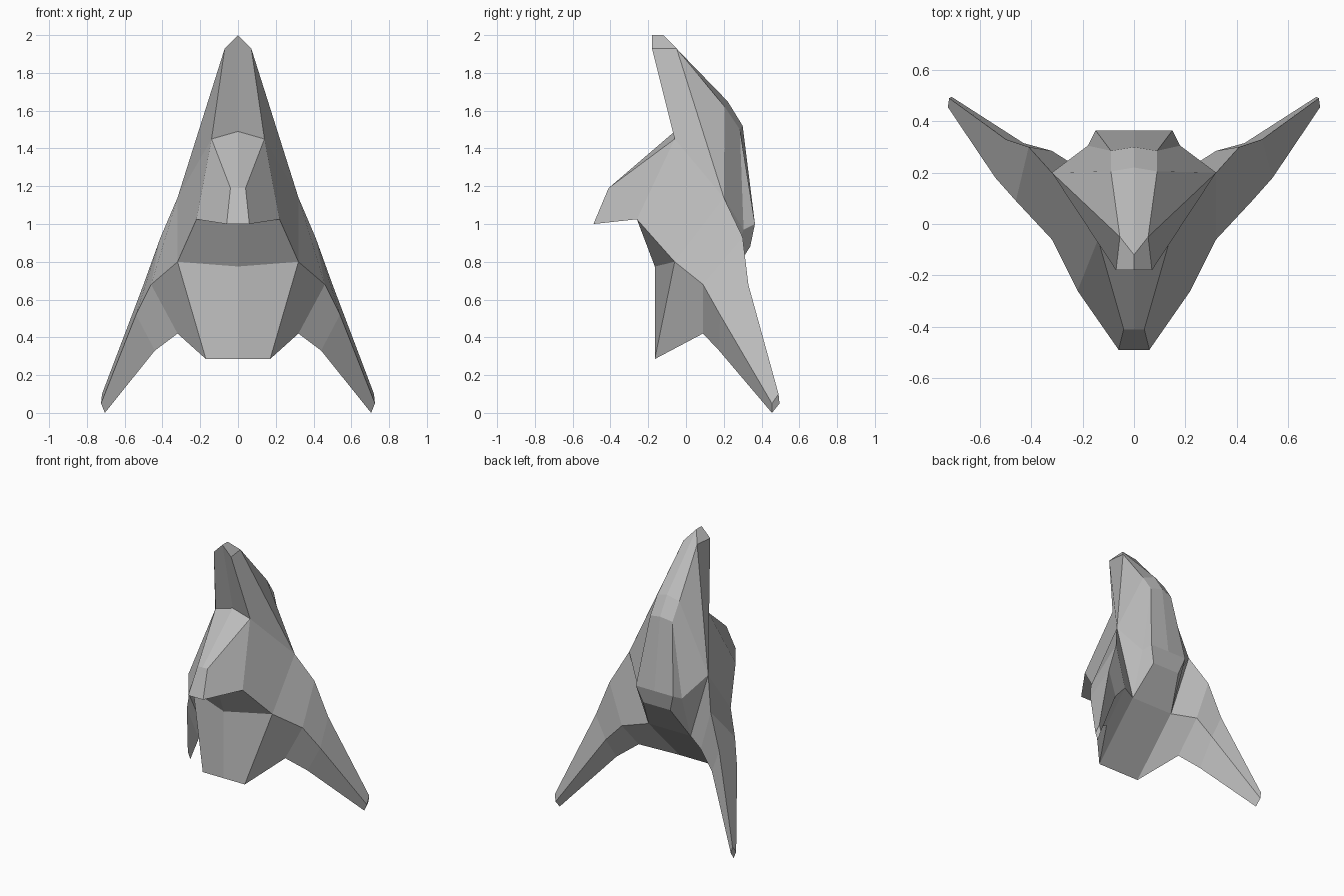
import bpy
import bmesh
from mathutils import Vector

cube = bpy.data.objects.get("Cube")
if cube:
    bpy.data.objects.remove(cube, do_unlink=True)

grey = bpy.data.materials.new("plain_grey")
grey.use_nodes = True
shade = (0.5, 0.5, 0.5, 1)
grey.diffuse_color = shade
grey.node_tree.nodes["Principled BSDF"].inputs["Base Color"].default_value = shade

# Corner points of the left half of the hull
corners = {
    # crest
    "tip_front": (0, -.18, 2), "tip_back": (0, -.12, 2),
    "horn_front": (.07, -.18, 1.93), "horn_back": (.055, -.05, 1.93),
    "brow": (.14, -.06, 1.45), "brow_centre": (0, -.06, 1.49),
    # snout
    "bridge": (.04, -.41, 1.19), "beak": (.06, -.49, 1),
    "cheek": (.22, -.26, 1.025),
    # jaw
    "jaw": (.32, -.06, .8), "lip_centre": (0, -.165, .775),
    "chin": (.17, -.165, .285), "armpit": (.32, .09, .42),
    # outer side and wing
    "flank": (.32, .2, 1.14), "shoulder": (.41, .3, .93),
    "elbow": (.46, .09, .68), "wing_top": (.5, .33, .68),
    "wing_front": (.54, .18, .52), "wing_under": (.44, .175, .33),
    "inner_root": (.32, .285, .63), "wing_back": (.43, .315, .51),
    "end_front": (.725, .455, .05), "end_top": (.72, .49, .1),
    "end_low": (.705, .455, 0), "end_back": (.71, .495, .05),
    # back hump
    "crown": (.09, .205, 1.62), "crown_centre": (0, .22, 1.65),
    "ridge": (.09, .285, 1.5), "ridge_centre": (0, .3, 1.52),
    "rump": (.15, .365, 1), "rump_side": (.18, .305, .97),
    "tail": (.11, .34, .88), "belly": (.17, .19, .65),
}

# Panels of each part; a star means the point moved to the middle plane
parts = {
    "crest": [
        "tip_front horn_front brow brow_centre",
        "tip_front tip_back horn_back horn_front",
        "horn_front horn_back flank brow",
    ],
    "snout": [
        "brow_centre brow bridge bridge*",
        "bridge beak beak* bridge*",
        "brow cheek beak bridge",
        "brow flank jaw cheek",
        "beak cheek cheek* beak*",
        "cheek jaw lip_centre cheek*",
    ],
    "jaw": [
        "lip_centre jaw chin chin*",
        "jaw elbow armpit chin",
        "chin armpit inner_root belly",
        "chin belly belly* chin*",
    ],
    "wings": [
        "flank shoulder elbow jaw",
        "shoulder wing_top wing_front elbow",
        "wing_top end_top end_front wing_front",
        "elbow wing_front wing_under armpit",
        "wing_front end_front end_low wing_under",
        "armpit wing_under wing_back inner_root",
        "wing_under end_low end_back wing_back",
        "shoulder inner_root wing_back wing_top",
        "wing_top wing_back end_back end_top",
        "end_front end_top end_back end_low",
        "flank belly inner_root shoulder",
    ],
    "back_hump": [
        "tip_back horn_back crown crown_centre",
        "horn_back flank crown",
        "crown ridge ridge_centre crown_centre",
        "crown flank rump_side ridge",
        "ridge rump_side rump",
        "ridge rump rump* ridge_centre",
        "rump rump_side belly tail",
        "rump tail tail* rump*",
        "tail belly belly* tail*",
        "flank rump_side belly",
    ],
}

hull = bmesh.new()
made = {}


def point(name, side):
    """Return the shared hull vertex for a corner on one side."""
    x, y, z = corners[name.strip("*")]
    x = 0 if name.endswith("*") else x * side
    key = (x, y, z)
    if key not in made:
        made[key] = hull.verts.new(Vector(key))
    return made[key]


# Whole closed hull, both sides, so that all panels face outward
owner = []
for part, panels in parts.items():
    for panel in panels:
        for side in (1, -1):
            hull.faces.new([point(n, side) for n in panel.split()])
            owner.append(part)
bmesh.ops.recalc_face_normals(hull, faces=hull.faces[:])
hull.faces.ensure_lookup_table()

# One flat-shaded object per part
for part in parts:
    verts, faces = [], []
    for face, name in zip(hull.faces, owner):
        if name == part:
            ring = []
            for v in face.verts:
                if v not in verts:
                    verts.append(v)
                ring.append(verts.index(v))
            faces.append(ring)
    mesh = bpy.data.meshes.new(part)
    mesh.from_pydata([v.co[:] for v in verts], [], faces)
    mesh.materials.append(grey)
    bpy.context.collection.objects.link(bpy.data.objects.new(part, mesh))
hull.free()
